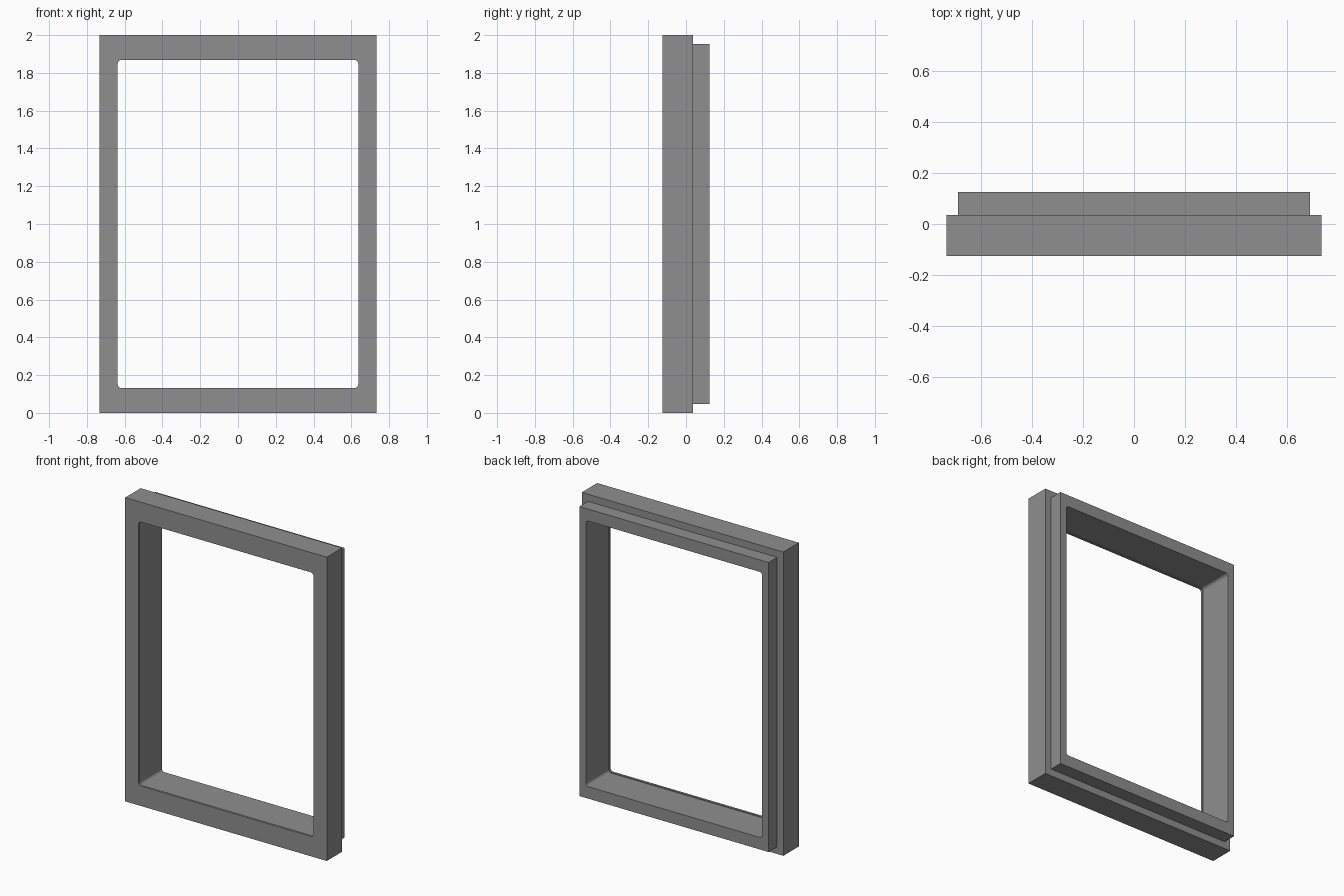
import bpy
import bmesh
import math

if "Cube" in bpy.data.objects:
    bpy.data.objects.remove(bpy.data.objects["Cube"])

grey = bpy.data.materials.new("mid grey")
grey.diffuse_color = (0.275, 0.275, 0.275, 1)
grey.use_nodes = True
grey.node_tree.nodes["Principled BSDF"].inputs["Base Color"].default_value = grey.diffuse_color

CZ = 1.0          # centre height of the frame
SEG = 4           # segments per rounded corner


def loop_points(hw, hh, r):
    """Rectangle outline in x/z; r > 0 rounds the corners."""
    pts = []
    for k, (sx, sz) in enumerate([(1, 1), (-1, 1), (-1, -1), (1, -1)]):
        for i in range(SEG + 1):
            a = math.pi / 2 * (k + i / SEG)
            pts.append((sx * (hw - r) + r * math.cos(a),
                        CZ + sz * (hh - r) + r * math.sin(a)))
    return pts


def ring(name, outer, inner, radius, y0, y1):
    """Rectangular frame with a rounded opening, from y0 to y1."""
    bm = bmesh.new()
    rows = [[bm.verts.new((x, y, z)) for x, z in loop_points(*size, r)]
            for size, r, y in [(outer, 0, y0), (outer, 0, y1),
                               (inner, radius, y1), (inner, radius, y0)]]
    n = len(rows[0])
    for a, b in zip(rows, rows[1:] + rows[:1]):
        for i in range(n):
            j = (i + 1) % n
            bm.faces.new((a[i], a[j], b[j], b[i]))
    # the square outer corners collapse to single points
    bmesh.ops.remove_doubles(bm, verts=bm.verts, dist=0.0001)
    bmesh.ops.recalc_face_normals(bm, faces=bm.faces)
    mesh = bpy.data.meshes.new(name)
    bm.to_mesh(mesh)
    bm.free()
    mesh.materials.append(grey)
    obj = bpy.data.objects.new(name, mesh)
    bpy.context.collection.objects.link(obj)
    return obj


# thin front lip, slightly narrower opening
ring("front_lip", (0.734, 1.0), (0.637, 0.869), 0.02, -0.125, -0.11)
# wide main frame
ring("main_frame", (0.734, 1.0), (0.642, 0.874), 0.02, -0.11, 0.036)
# smaller stepped frame at the back
ring("back_frame", (0.689, 0.953), (0.642, 0.874), 0.02, 0.036, 0.125)
